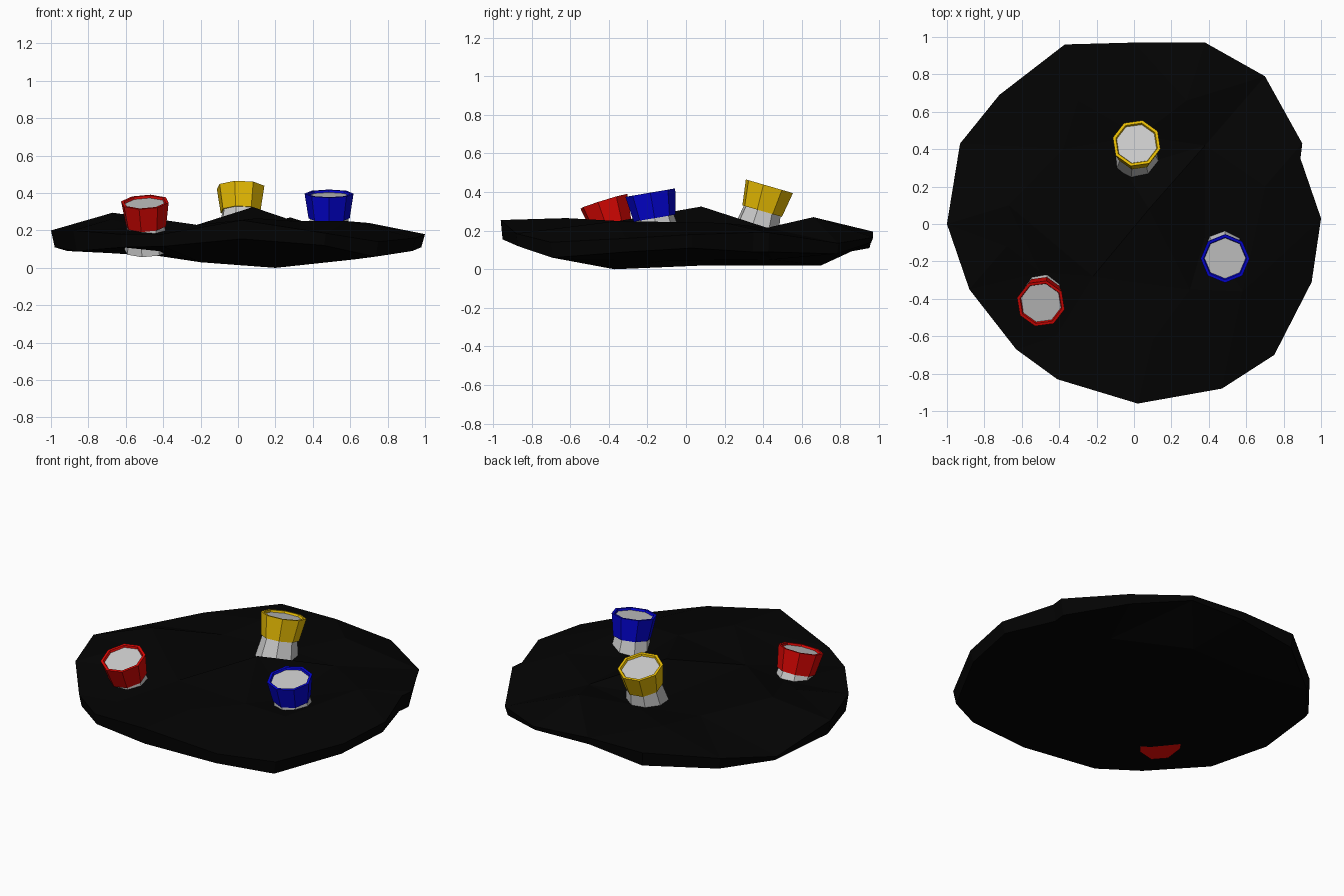
import bpy, bmesh, math
from mathutils import Vector
from mathutils.geometry import delaunay_2d_cdt

if "Cube" in bpy.data.objects:
    bpy.data.objects.remove(bpy.data.objects["Cube"])


def material(name, rgb):
    m = bpy.data.materials.new(name)
    m.diffuse_color = (*rgb, 1)
    m.use_nodes = True
    m.node_tree.nodes["Principled BSDF"].inputs["Base Color"].default_value = m.diffuse_color
    return m


def finish(name, bm, mats):
    bmesh.ops.recalc_face_normals(bm, faces=bm.faces)
    me = bpy.data.meshes.new(name)
    bm.to_mesh(me)
    bm.free()
    for m in mats:
        me.materials.append(m)
    ob = bpy.data.objects.new(name, me)
    bpy.context.collection.objects.link(ob)
    return ob


# Rock slab: irregular rim (x, y, top z, bottom z) plus a few bumps on each side
RIM = [(-1, 0, .20, .11), (-.88, -.35, .20, .09), (-.63, -.67, .18, .11),
       (-.41, -.83, .18, .115), (.02, -.96, .255, .155), (.47, -.88, .185, .12),
       (.75, -.70, .14, .06), (.95, -.31, .16, .09), (1, .03, .18, .11),
       (.89, .35, .19, .09), (.90, .43, .19, .09), (.70, .79, .135, .08),
       (.38, .97, .165, .14), (0, .97, .195, .15), (-.37, .96, .195, .11),
       (-.72, .69, .15, .08), (-.93, .43, .12, .09)]
TOP = [(.08, .08, .325), (.10, -.62, .265), (-.42, -.60, .165), (-.68, -.12, .26),
       (-.67, .10, .295), (-.30, .66, .23), (.28, .66, .27), (.70, .20, .24),
       (.58, -.36, .25), (.03, .47, .20), (-.05, .29, .20), (-.22, -.28, .23),
       (.38, -.07, .19), (-.50, -.26, .215), (.30, -.35, .25),
       (.38, .42, .215), (-.38, .40, .215)]
BOTTOM = [(.20, -.37, .0), (-.20, -.40, .03), (-.58, -.38, .11), (-.38, -.46, .085),
          (-.60, .20, .09), (0, .10, .02), (.62, -.10, .045), (.15, .70, .02),
          (-.30, .65, .055), (.55, .45, .05)]


def surface(bm, rim, inner):
    pts = [Vector(p) for p in rim + inner]
    vs = [bm.verts.new(p) for p in pts]
    n = len(rim)
    res = delaunay_2d_cdt([p.xy for p in pts], [], [list(range(n))], 1, 1e-5)
    for f in res[2]:
        bm.faces.new([vs[res[3][i][0]] for i in f])
    return vs[:n]


bm = bmesh.new()
upper = surface(bm, [(x, y, t) for x, y, t, b in RIM], TOP)
lower = surface(bm, [(x * .98, y * .99, b) for x, y, t, b in RIM], BOTTOM)
for i in range(len(RIM)):
    j = (i + 1) % len(RIM)
    bm.faces.new((upper[i], upper[j], lower[j], lower[i]))
finish("rock_slab", bm, [material("black", (.001, .001, .001))])

# Eight-sided buttons: white flared foot, coloured collar, recessed white cap
PROFILE = [(.125, 0), (.102, .136), (.110, .136), (.131, .27), (.115, .27), (.110, .258)]
COLOURED = (1, 2, 3, 4)
WHITE = material("white", (.8, .8, .8))


def button(name, top, lean, rgb, turn=-14):
    axis = Vector((*lean, 1)).normalized()
    rot = Vector((0, 0, 1)).rotation_difference(axis)
    base = Vector(top) - axis * .27
    bm = bmesh.new()
    rings = []
    for r, h in PROFILE:
        ring = []
        for k in range(8):
            a = math.radians(45 * k + turn)
            ring.append(bm.verts.new(base + rot @ Vector((r * math.cos(a), r * math.sin(a), h))))
        rings.append(ring)
    for s in range(len(rings) - 1):
        for k in range(8):
            j = (k + 1) % 8
            f = bm.faces.new((rings[s][k], rings[s][j], rings[s + 1][j], rings[s + 1][k]))
            f.material_index = int(s in COLOURED)
    bm.faces.new(rings[0]).material_index = 1
    bm.faces.new(rings[-1])
    finish(name, bm, [WHITE, material(name + "_colour", rgb)])


button("red_button", (-.498, -.425, .352), (-.05, -.31), (.7, .002, .001))
button("blue_button", (.487, -.185, .397), (0, -.17), (.001, .001, .65), 0)
button("yellow_button", (.014, .432, .43), (0, .29), (.8, .5, .001))
